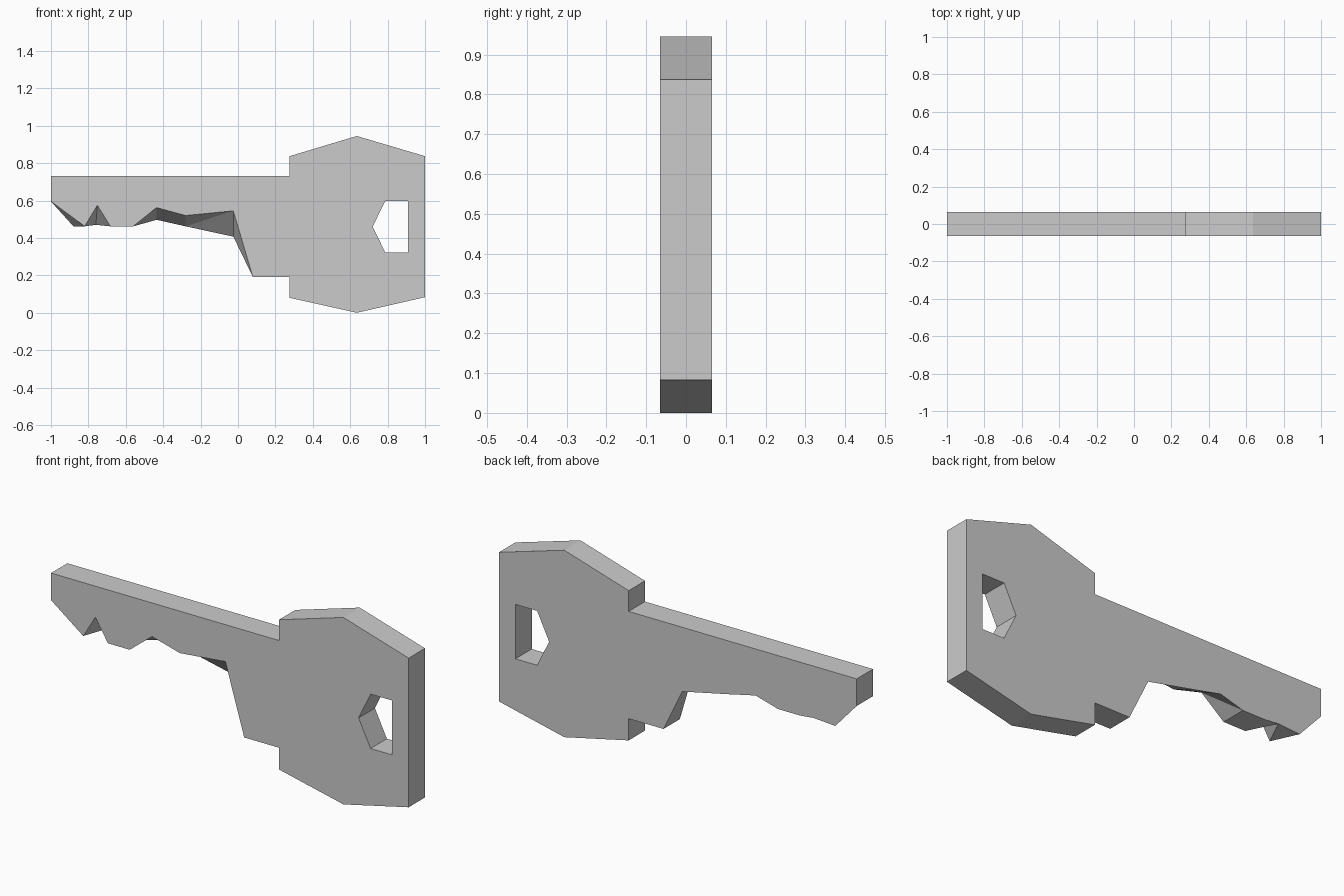
import bpy, bmesh

if "Cube" in bpy.data.objects:
    bpy.data.objects.remove(bpy.data.objects["Cube"])

HALF = 0.065  # half thickness

# Shared outline of the head and shank (x, z), from the heel of the teeth to the tip
body = [(0.08, 0.195), (0.275, 0.195), (0.275, 0.085), (0.635, 0.005), (1, 0.088),
        (1, 0.842), (0.635, 0.95), (0.275, 0.842), (0.275, 0.737), (-1, 0.737), (-1, 0.6)]

# Teeth from tip to heel: cut differently on the front and back faces
front_teeth = [(-0.82, 0.467), (-0.752, 0.58), (-0.682, 0.467), (-0.56, 0.467),
               (-0.435, 0.567), (-0.28, 0.525), (-0.025, 0.55)]
back_teeth = [(-0.88, 0.467), (-0.76, 0.475), (-0.682, 0.467), (-0.56, 0.467),
              (-0.435, 0.502), (-0.28, 0.467), (-0.025, 0.412)]

# Five-sided ring hole
hole = [(0.787, 0.603), (0.908, 0.603), (0.908, 0.328), (0.787, 0.328), (0.72, 0.465)]

bm = bmesh.new()


def loop(points, y):
    verts = [bm.verts.new((x, y, z)) for x, z in points]
    edges = [bm.edges.new((a, b)) for a, b in zip(verts, verts[1:] + verts[:1])]
    return verts, edges


def side(teeth, y):
    """One flat face of the key, with the ring hole left open."""
    outer, outer_edges = loop(body + teeth, y)
    inner, inner_edges = loop(hole, y)
    bmesh.ops.triangle_fill(bm, edges=outer_edges + inner_edges, use_beauty=True,
                            normal=(0, 1 if y > 0 else -1, 0))
    return outer, inner


def wall(front, back, flipped=()):
    """Bridge two loops: quads where straight, triangles where the cut is skewed."""
    n = len(front)
    for i in range(n):
        j = (i + 1) % n
        f0, f1, b0, b1 = front[i], front[j], back[i], back[j]
        straight = all(abs(f.co[k] - b.co[k]) < 1e-5
                       for f, b in ((f0, b0), (f1, b1)) for k in (0, 2))
        if straight:
            bm.faces.new((f0, f1, b1, b0))
        elif i in flipped:
            bm.faces.new((f0, f1, b1))
            bm.faces.new((f0, b1, b0))
        else:
            bm.faces.new((f0, f1, b0))
            bm.faces.new((f1, b1, b0))


front_outer, front_hole = side(front_teeth, -HALF)
back_outer, back_hole = side(back_teeth, HALF)
wall(front_outer, back_outer, flipped=(len(body),))
wall(front_hole, back_hole)
bmesh.ops.recalc_face_normals(bm, faces=bm.faces)
bmesh.ops.translate(bm, verts=bm.verts, vec=(0, 0, -min(v.co.z for v in bm.verts)))

mesh = bpy.data.meshes.new("key")
bm.to_mesh(mesh)
bm.free()
bpy.context.collection.objects.link(bpy.data.objects.new("key", mesh))
